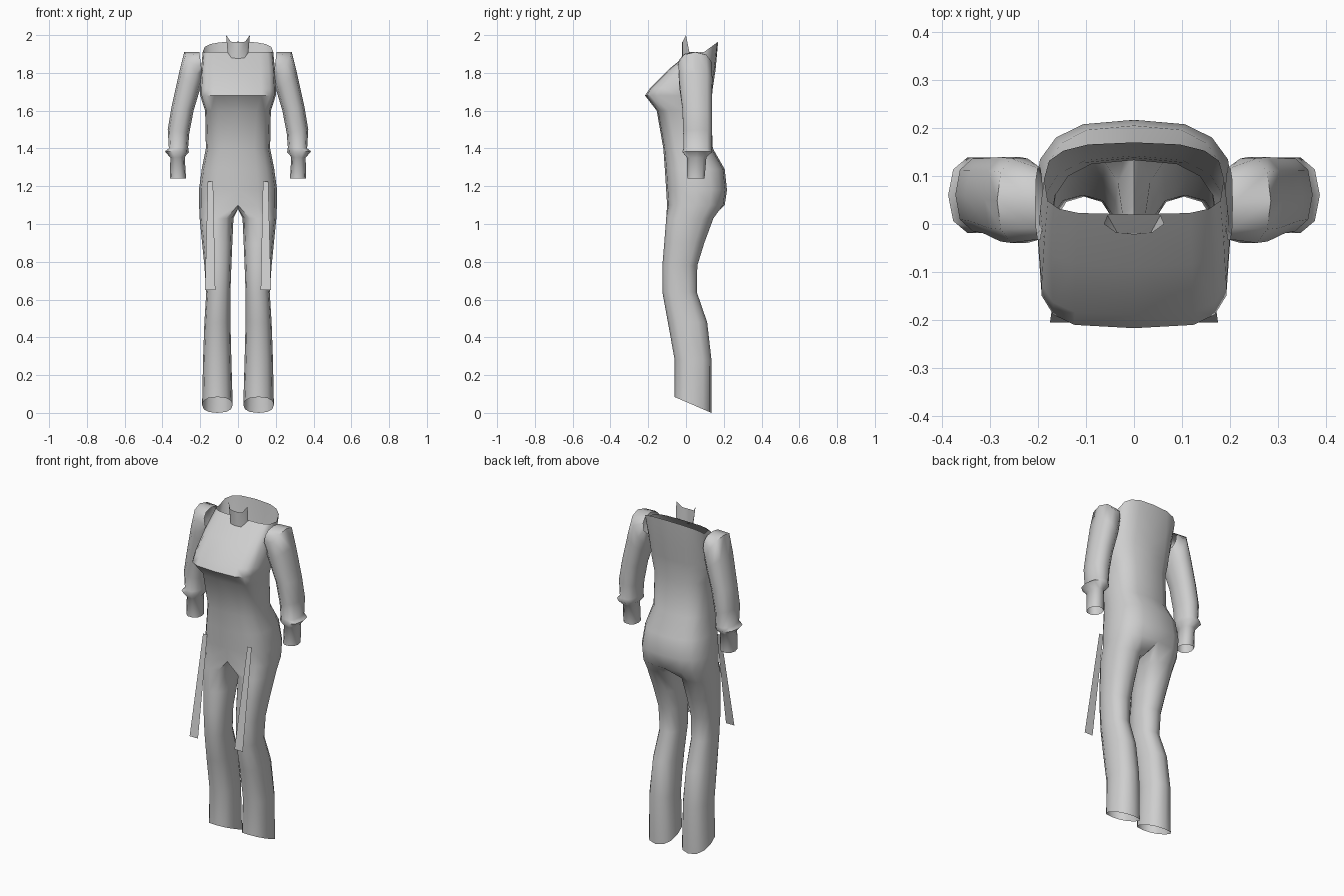
import bpy, bmesh
from math import sin, cos, radians
from mathutils import Matrix

if "Cube" in bpy.data.objects:
    bpy.data.objects.remove(bpy.data.objects["Cube"])

GREY = (0.62, 0.62, 0.62, 1)
cloth = bpy.data.materials.new("grey cloth")
cloth.use_nodes = True
cloth.diffuse_color = GREY
cloth.node_tree.nodes["Principled BSDF"].inputs["Base Color"].default_value = GREY


def power(v, e):
    return abs(v) ** e * (1 if v >= 0 else -1)


def skin(bm, rings, closed):
    """Join neighbouring rings of vertices with quads."""
    for a, b in zip(rings, rings[1:]):
        n = len(a)
        for i in range(n if closed else n - 1):
            j = (i + 1) % n
            bm.faces.new((a[i], a[j], b[j], b[i]))


def finish(bm, name, angle=60):
    """Mirror the left half to the right and make a smooth object."""
    bmesh.ops.mirror(bm, geom=bm.verts[:] + bm.edges[:] + bm.faces[:],
                     matrix=Matrix(), merge_dist=0.0005, axis='X')
    bmesh.ops.remove_doubles(bm, verts=bm.verts[:], dist=0.0005)
    bmesh.ops.recalc_face_normals(bm, faces=bm.faces[:])
    mesh = bpy.data.meshes.new(name)
    bm.to_mesh(mesh)
    bm.free()
    mesh.materials.append(cloth)
    obj = bpy.data.objects.new(name, mesh)
    bpy.context.collection.objects.link(obj)
    bpy.ops.object.select_all(action='DESELECT')
    obj.select_set(True)
    bpy.context.view_layer.objects.active = obj
    bpy.ops.object.shade_smooth_by_angle(angle=radians(angle))
    return obj


# Bodysuit: torso half rings, front centre to back centre
def half_ring(bm, z, w, front, back, e, rise=0):
    ring = []
    for k in range(9):
        a = radians(-90 + 22.5 * k)
        x = 0 if k in (0, 8) else w * power(cos(a), e if a < 0 else 0.7)
        s = power(sin(a), e if a < 0 else 0.75)
        y = (front + back) / 2 + s * (back - front) / 2
        ring.append(bm.verts.new((x, y, z + rise * max(0, s))))
    return ring


# Trouser leg rings, front inner corner round the outside to the inner side
def leg_ring(bm, z, inner, outer, front, back, tilt=0):
    ring = []
    for k in range(12):
        a = radians(30 * k - 120)
        s = power(sin(a), 0.9)
        ring.append(bm.verts.new(((inner + outer) / 2 + power(cos(a), 0.8) * (outer - inner) / 2,
                                  (front + back) / 2 + s * (back - front) / 2,
                                  z - tilt * s)))
    return ring


bm = bmesh.new()
torso = [half_ring(bm, *r) for r in (
    (1.91, 0.187, 0.02, 0.17, 0.5, 0.055),
    (1.82, 0.195, -0.09, 0.157, 0.5),
    (1.72, 0.2, -0.19, 0.142, 0.5),
    (1.68, 0.2, -0.217, 0.138, 0.5),
    (1.6, 0.174, -0.155, 0.133, 0.6),
    (1.4, 0.17, -0.12, 0.142, 0.7),
    (1.29, 0.192, -0.112, 0.205, 0.7),
    (1.18, 0.207, -0.105, 0.217, 0.7),
    (1.1, 0.206, -0.1, 0.205, 0.7))]
skin(bm, torso, False)
crotch = [bm.verts.new((0, y, 1.08)) for y in (0.14, 0.04, -0.04)]
legs = [torso[-1] + crotch] + [leg_ring(bm, *r) for r in (
    (1.03, 0.024, 0.203, -0.105, 0.145),
    (0.9, 0.03, 0.19, -0.115, 0.097),
    (0.78, 0.035, 0.178, -0.125, 0.06),
    (0.64, 0.04, 0.168, -0.125, 0.057),
    (0.48, 0.04, 0.178, -0.096, 0.112),
    (0.28, 0.035, 0.185, -0.06, 0.135),
    (0.042, 0.028, 0.19, -0.06, 0.135, 0.042))]
skin(bm, legs, True)
finish(bm, "bodysuit")

# Sleeves: each ring spans an outer and an inner point
bm = bmesh.new()
sleeve = []
for xo, zo, xi, zi, front, back in (
        (0.205, 1.91, 0.19, 1.8, -0.035, 0.12),
        (0.285, 1.91, 0.192, 1.74, -0.043, 0.14),
        (0.312, 1.8, 0.205, 1.7, -0.04, 0.143),
        (0.352, 1.62, 0.235, 1.6, -0.022, 0.14),
        (0.372, 1.5, 0.258, 1.48, -0.018, 0.14),
        (0.366, 1.4, 0.264, 1.405, -0.015, 0.138),
        (0.387, 1.385, 0.26, 1.38, -0.022, 0.142),
        (0.358, 1.35, 0.282, 1.355, 0.002, 0.11),
        (0.361, 1.24, 0.275, 1.24, 0.005, 0.1)):
    ring = []
    for k in range(10):
        a = radians(36 * k)
        t = (1 + power(cos(a), 0.85)) / 2
        ring.append(bm.verts.new((xi + (xo - xi) * t,
                                  (front + back) / 2 + power(sin(a), 0.8) * (back - front) / 2,
                                  zi + (zo - zi) * t)))
    sleeve.append(ring)
skin(bm, sleeve, True)
finish(bm, "sleeves")

# Small standing collar with raised corners
bm = bmesh.new()
base = [bm.verts.new(p) for p in ((0, -0.02, 1.875), (0.035, -0.018, 1.88), (0.055, 0.018, 1.908))]
top = [bm.verts.new(p) for p in ((0, -0.022, 1.963), (0.038, -0.018, 1.965), (0.063, 0, 2.0))]
skin(bm, [base, top], False)
finish(bm, "collar")

# Loose straps hanging from the hips
bm = bmesh.new()
strap = [[bm.verts.new((x, y, z)) for x in pair] for pair, y, z in (
    ((0.132, 0.16), -0.1, 1.225), ((0.12, 0.175), -0.205, 0.65))]
skin(bm, strap, False)
finish(bm, "hip_straps")
